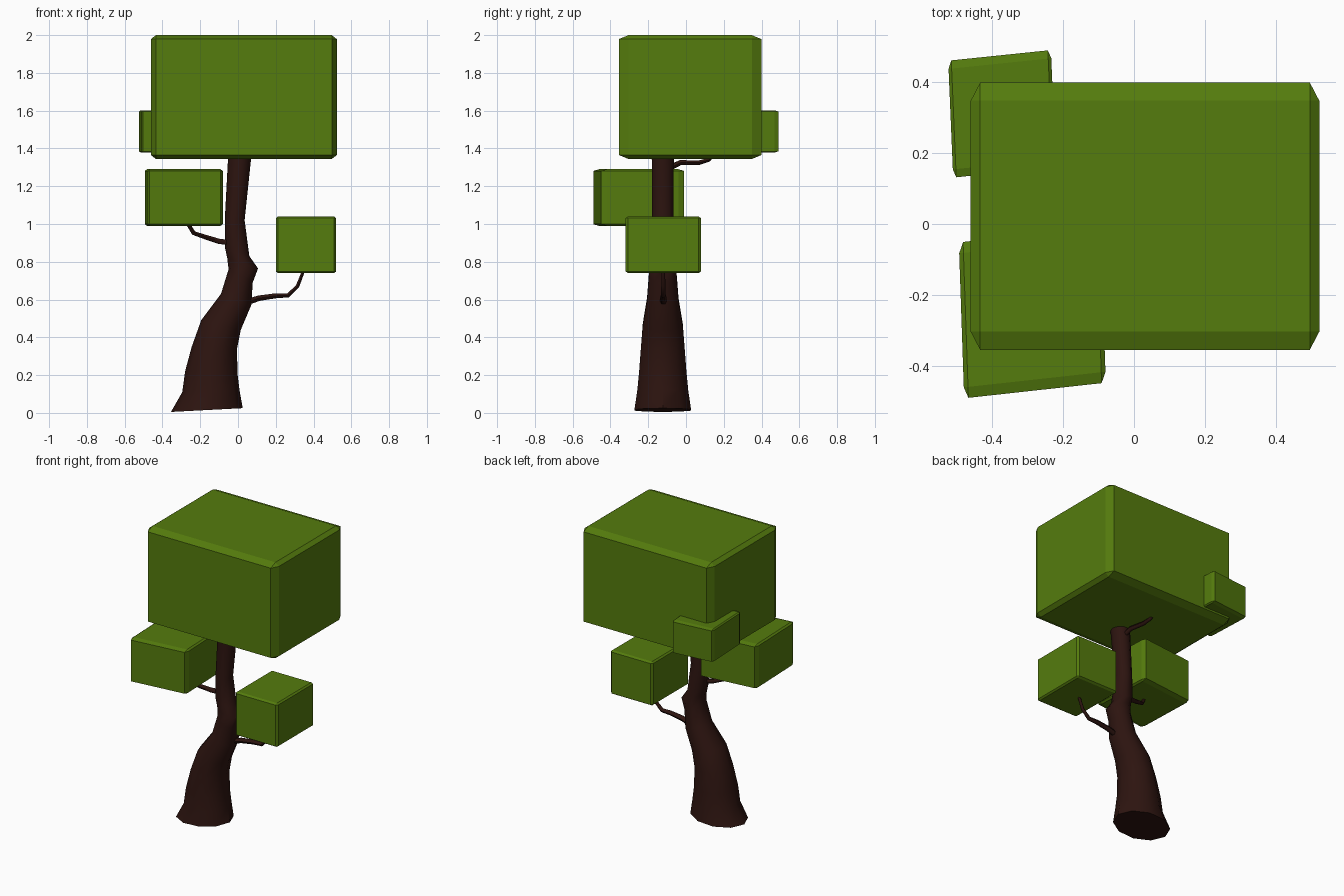
import bpy, bmesh, math
from mathutils import Vector

if "Cube" in bpy.data.objects:
    bpy.data.objects.remove(bpy.data.objects["Cube"])


def material(name, rgb):
    m = bpy.data.materials.new(name)
    m.diffuse_color = (*rgb, 1)
    m.use_nodes = True
    m.node_tree.nodes["Principled BSDF"].inputs["Base Color"].default_value = m.diffuse_color
    return m


LEAF = material("leaf_green", (0.09, 0.20, 0.004))
BARK = material("bark_brown", (0.026, 0.007, 0.005))


def finish(name, bm, mat, smooth=None):
    bmesh.ops.recalc_face_normals(bm, faces=bm.faces)
    me = bpy.data.meshes.new(name)
    bm.to_mesh(me)
    bm.free()
    me.materials.append(mat)
    ob = bpy.data.objects.new(name, me)
    bpy.context.collection.objects.link(ob)
    if smooth:
        bpy.ops.object.select_all(action='DESELECT')
        ob.select_set(True)
        bpy.context.view_layer.objects.active = ob
        bpy.ops.object.shade_smooth_by_angle(angle=math.radians(smooth))
    return ob


def leaf_block(name, center, u, v, hz, cut):
    """Chamfered block: half vectors u, v in plan, half height hz, cut = chamfer fraction per axis."""
    bm = bmesh.new()
    axes = [Vector((*u, 0)), Vector((*v, 0)), Vector((0, 0, hz))]
    for full in range(3):
        for i in range(8):
            p = Vector(center)
            for k in range(3):
                s = 1 if i >> k & 1 else -1
                p += axes[k] * s * (1 if k == full else 1 - cut[k])
            bm.verts.new(p)
    bmesh.ops.convex_hull(bm, input=bm.verts)
    bmesh.ops.dissolve_limit(bm, angle_limit=0.01, verts=bm.verts, edges=bm.edges)
    return finish(name, bm, LEAF)


def loft(name, rings, smooth):
    bm = bmesh.new()
    loops = [[bm.verts.new(p) for p in r] for r in rings]
    n = len(loops[0])
    for a, b in zip(loops, loops[1:]):
        for i in range(n):
            j = (i + 1) % n
            bm.faces.new((a[i], a[j], b[j], b[i]))
    bm.faces.new(loops[0])
    bm.faces.new(loops[-1])
    return finish(name, bm, BARK, smooth)


# Foliage blocks
leaf_block("crown", (0.031, 0.022, 1.672), (0.492, 0), (0, 0.377), 0.328, (0.054, 0.135, 0.064))
leaf_block("front_left_leaves", (-0.287, -0.25, 1.14), (0.2, 0.022), (-0.0075, 0.22), 0.15,
           (0.06, 0.14, 0.06))
leaf_block("back_left_leaves", (-0.3725, 0.311, 1.49), (0.145, 0.015), (-0.007, 0.165), 0.112,
           (0.06, 0.14, 0.06))
leaf_block("right_leaves", (0.36, -0.12, 0.89), (0.16, 0), (0, 0.2), 0.15, (0.07, 0.07, 0.06))

# Trunk: left x, left z, right x, right z, half depth
profile = [(-0.355, 0.005, 0.025, 0.025, 0.153), (-0.295, 0.11, 0.008, 0.12, 0.138),
           (-0.28, 0.22, -0.003, 0.21, 0.128), (-0.245, 0.35, -0.005, 0.34, 0.118),
           (-0.195, 0.49, 0.015, 0.44, 0.108), (-0.09, 0.63, 0.07, 0.57, 0.085),
           (-0.05, 0.76, 0.078, 0.69, 0.075), (-0.057, 0.82, 0.106, 0.765, 0.07),
           (-0.07, 0.88, 0.06, 0.83, 0.065), (-0.07, 1.02, 0.035, 1.02, 0.057),
           (-0.05, 1.40, 0.075, 1.40, 0.06)]
N = 10
rings = []
for xl, zl, xr, zr, ry in profile:
    ring = []
    for i in range(N):
        a = 2 * math.pi * i / N
        t = (1 + math.cos(a)) / 2
        ring.append((xl + (xr - xl) * t, -0.123 + ry * math.sin(a) * 1.03, zl + (zr - zl) * t))
    rings.append(ring)
loft("trunk", rings, 40)


# Branches: tapered six-sided tubes along short paths
def branch(name, path, r0, r1):
    pts = [Vector(p) for p in path]
    rings = []
    for k, p in enumerate(pts):
        d = (pts[min(k + 1, len(pts) - 1)] - pts[max(k - 1, 0)]).normalized()
        side = d.cross(Vector((0, 0, 1))).normalized()
        up = side.cross(d)
        r = r0 + (r1 - r0) * k / (len(pts) - 1)
        rings.append([p + r * (side * math.cos(i * math.pi / 3) + up * math.sin(i * math.pi / 3))
                      for i in range(6)])
    loft(name, rings, 60)


branch("right_branch", [(0.03, -0.12, 0.58), (0.11, -0.12, 0.607), (0.20, -0.12, 0.62),
                        (0.265, -0.12, 0.622), (0.315, -0.12, 0.67), (0.35, -0.12, 0.76)], 0.019, 0.009)
branch("left_branch", [(-0.03, -0.13, 0.90), (-0.10, -0.15, 0.908), (-0.17, -0.18, 0.93),
                       (-0.235, -0.2, 0.952), (-0.27, -0.22, 1.01)], 0.017, 0.010)
branch("back_branch", [(0.01, -0.10, 1.29), (0.0, -0.03, 1.325), (-0.02, 0.07, 1.325),
                       (-0.03, 0.12, 1.34), (-0.05, 0.17, 1.40)], 0.017, 0.010)
